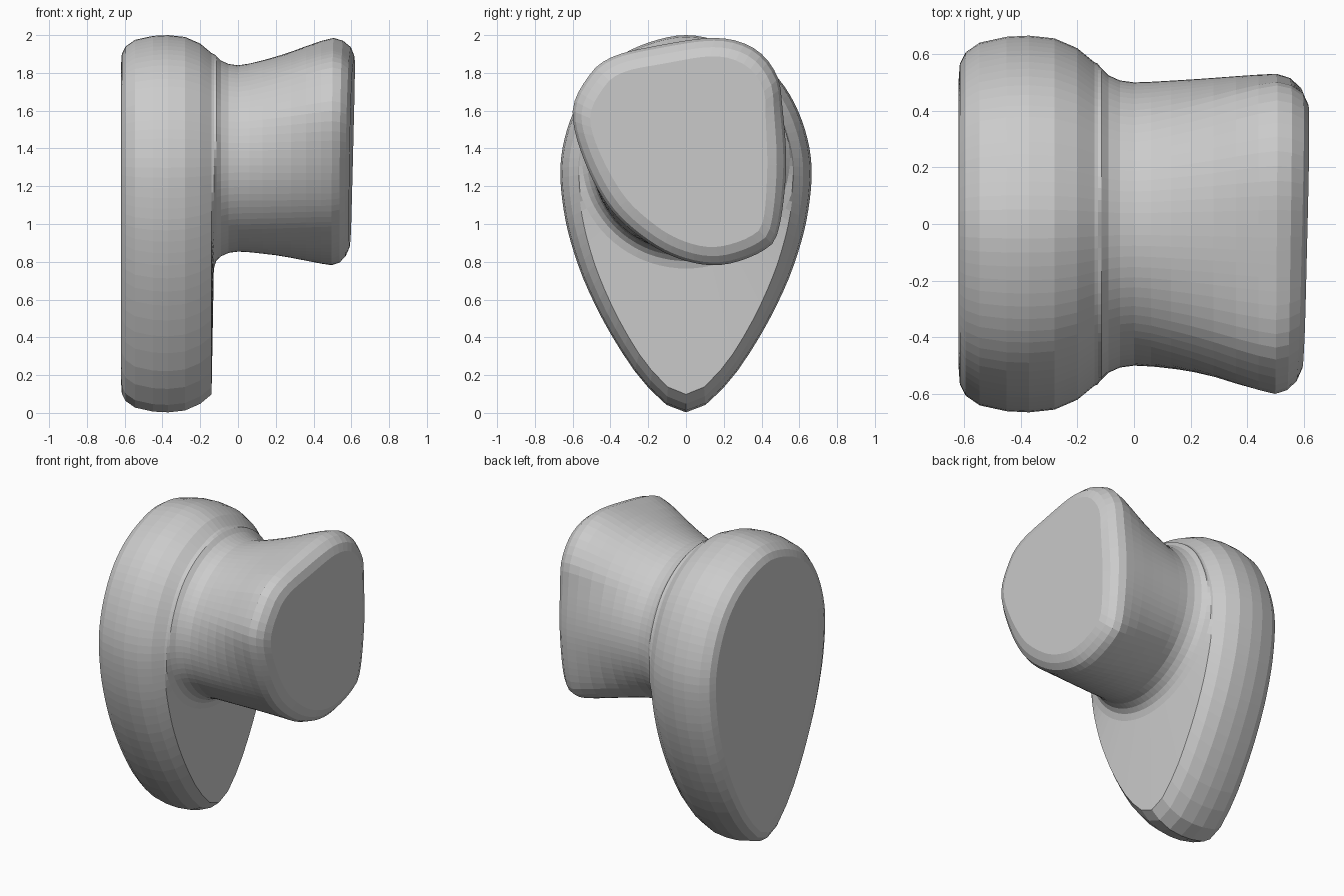
import bpy, bmesh, math

if "Cube" in bpy.data.objects:
    bpy.data.objects.remove(bpy.data.objects["Cube"])

N = 80            # sides of every ring
CZ = 1.35         # height of the lofting axis


def radii(points):
    """Smooth a closed (y, z) outline and return its radius in N directions."""
    n, polar = len(points), []
    for i in range(n):
        p = [points[(i + k) % n] for k in (-1, 0, 1, 2)]
        for s in range(12):
            t = s / 12
            w = ((-t + 2*t*t - t**3) / 2, (2 - 5*t*t + 3*t**3) / 2,
                 (t + 4*t*t - 3*t**3) / 2, (t**3 - t*t) / 2)
            y = sum(a * q[0] for a, q in zip(w, p))
            z = sum(a * q[1] for a, q in zip(w, p)) - CZ
            polar.append((math.atan2(z, y) % math.tau, math.hypot(y, z)))
    polar.sort()
    polar = [(polar[-1][0] - math.tau, polar[-1][1])] + polar + [(polar[0][0] + math.tau, polar[0][1])]
    out = []
    for k in range(N):
        a = math.tau * k / N
        for (a0, r0), (a1, r1) in zip(polar, polar[1:]):
            if a0 <= a <= a1:
                out.append(r0 + (r1 - r0) * (a - a0) / max(a1 - a0, 1e-9))
                break
    return out


# Teardrop outline of the plate (mirrored half)
half = [(0.2, 1.96), (0.38, 1.87), (0.52, 1.73), (0.62, 1.53), (0.665, 1.3), (0.64, 1.03),
        (0.57, 0.78), (0.48, 0.57), (0.37, 0.37), (0.24, 0.18), (0.1, 0.04)]
drop = radii([(0, 2.0)] + half + [(0, 0.003)] + [(-y, z) for y, z in reversed(half)])

# Round root and lopsided end of the stub
root = radii([(0.5 * math.cos(i * math.tau / 16), 1.347 + 0.493 * math.sin(i * math.tau / 16))
              for i in range(16)])
end = radii([(-0.6, 1.6), (-0.51, 1.79), (-0.4, 1.88), (-0.2, 1.935), (0.15, 1.985), (0.36, 1.93),
             (0.48, 1.79), (0.51, 1.62), (0.53, 1.3), (0.49, 0.97), (0.41, 0.86), (0.2, 0.785),
             (0, 0.805), (-0.2, 0.9), (-0.4, 1.08), (-0.54, 1.34)])

rings = []        # (x, radii, tilt)
# Plate with rolled edges
for x, inset in [(-0.62, 0.17), (-0.615, 0.1), (-0.595, 0.06), (-0.545, 0.025), (-0.45, 0.004),
                 (-0.37, 0), (-0.28, 0.01), (-0.2, 0.045), (-0.14, 0.095)]:
    rings.append((x, [r - inset for r in drop], 0))
# Fillet between plate and stub
for x, grow in [(-0.128, 0.09), (-0.115, 0.05), (-0.09, 0.025), (-0.05, 0.007), (0, 0)]:
    rings.append((x, [min(r + grow, d - 0.1) for r, d in zip(root, drop)], 0))
# Flaring stub with a rounded, slightly tilted end
for x, t, inset, tilt in [(0.06, 0.07, 0, 0), (0.13, 0.2, 0, 0), (0.2, 0.34, 0, 0), (0.28, 0.52, 0, 0),
                          (0.36, 0.72, 0, 0), (0.44, 0.9, 0, 0), (0.5, 1, 0, 0.3), (0.545, 1, 0.015, 0.6),
                          (0.58, 1, 0.05, 1), (0.6, 1, 0.1, 1)]:
    rings.append((x, [a + (b - a) * t - inset for a, b in zip(root, end)], tilt))

bm = bmesh.new()
loops = []
for x, rad, tilt in rings:
    loop = []
    for k, r in enumerate(rad):
        a = math.tau * k / N
        y, z = r * math.cos(a), r * math.sin(a)
        loop.append(bm.verts.new((x + tilt * (0.02 * y + 0.025 * z), y, CZ + z)))
    loops.append(loop)
for a, b in zip(loops, loops[1:]):
    for k in range(N):
        j = (k + 1) % N
        bm.faces.new((a[k], a[j], b[j], b[k]))
bm.faces.new(loops[0])
bm.faces.new(loops[-1])
bmesh.ops.recalc_face_normals(bm, faces=bm.faces)

mesh = bpy.data.meshes.new("teardrop_plate_with_stub")
bm.to_mesh(mesh)
bm.free()
obj = bpy.data.objects.new("teardrop_plate_with_stub", mesh)
bpy.context.collection.objects.link(obj)
